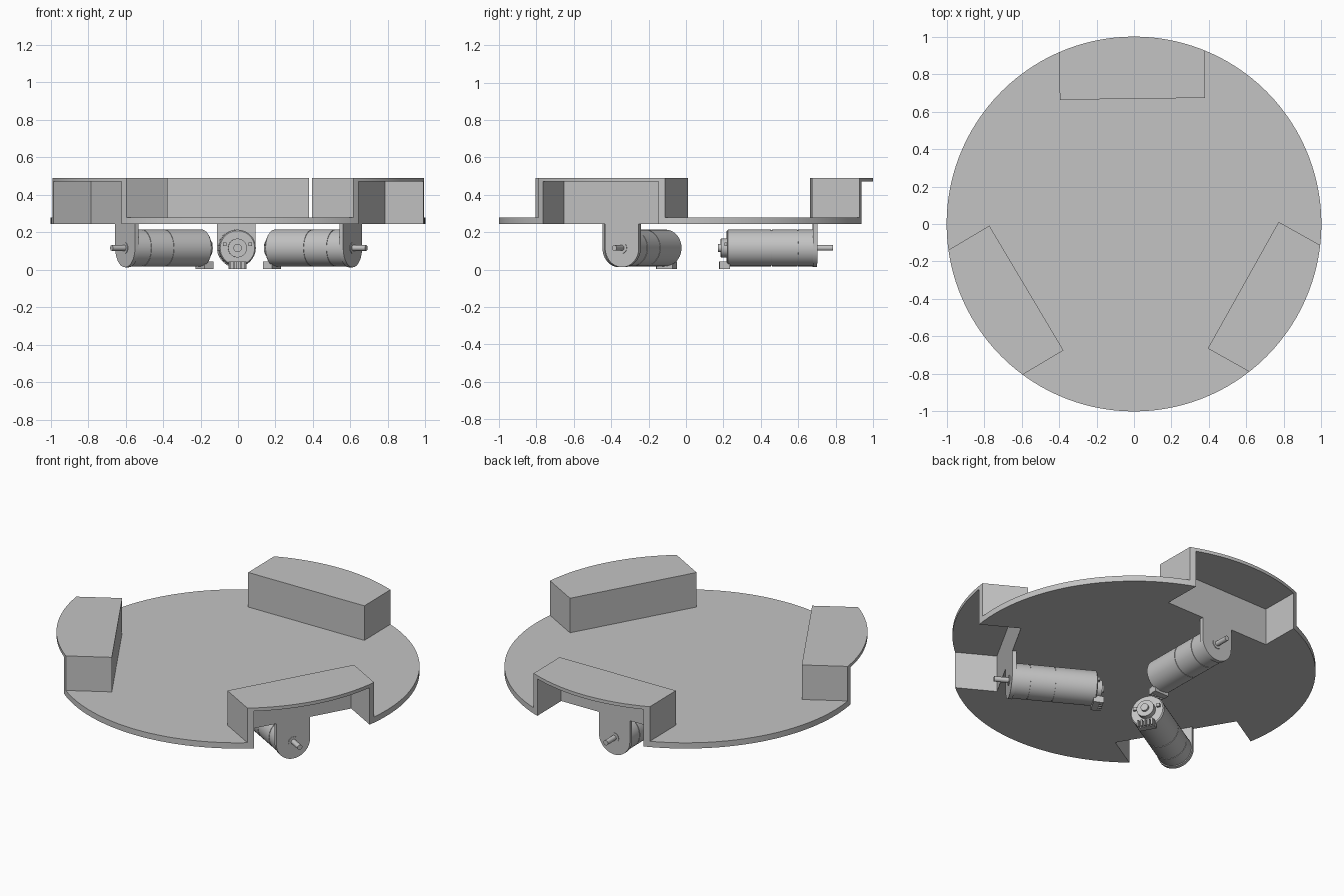
import bpy, bmesh, math
from mathutils import Matrix, Vector

cube = bpy.data.objects.get("Cube")
if cube:
    bpy.data.objects.remove(cube, do_unlink=True)

grey = bpy.data.materials.new("light grey")
grey.use_nodes = True
grey.diffuse_color = (0.55, 0.55, 0.55, 1)
grey.node_tree.nodes["Principled BSDF"].inputs["Base Color"].default_value = (0.55, 0.55, 0.55, 1)

# Key sizes
BASE, DECK, TOP = 0.245, 0.28, 0.49
HALF, INNER, WALL, ROOF = 0.387, 0.668, 0.033, 0.02
AXIS = 0.116
TURNS = [math.radians(0.75 + 120 * i) for i in range(3)]


def spin(a):
    return Matrix.Rotation(a, 4, "Z")


def finish(name, bm, turn=0.0, smooth=False):
    bmesh.ops.recalc_face_normals(bm, faces=bm.faces[:])
    mesh = bpy.data.meshes.new(name)
    bm.transform(spin(turn))
    bm.to_mesh(mesh)
    bm.free()
    mesh.materials.append(grey)
    ob = bpy.data.objects.new(name, mesh)
    bpy.context.collection.objects.link(ob)
    if smooth:
        shade(ob)
    return ob


def shade(ob):
    bpy.ops.object.select_all(action="DESELECT")
    ob.select_set(True)
    bpy.context.view_layer.objects.active = ob
    bpy.ops.object.shade_smooth_by_angle(angle=math.radians(30))


def prism(bm, points, direction):
    """Extrude a closed outline along a vector."""
    face = bm.faces.new([bm.verts.new(p) for p in points])
    out = bmesh.ops.extrude_face_region(bm, geom=[face])
    verts = [g for g in out["geom"] if isinstance(g, bmesh.types.BMVert)]
    bmesh.ops.translate(bm, verts=verts, vec=direction)


def box(bm, x0, x1, y0, y1, z0, z1):
    prism(bm, [(x0, y0, z0), (x1, y0, z0), (x1, y1, z0), (x0, y1, z0)], (0, 0, z1 - z0))


def lathe(bm, profile, n=40):
    """Revolve (y, radius) pairs about the motor axis."""
    rings = []
    for y, r in profile:
        rings.append([bm.verts.new((r * math.cos(2 * math.pi * i / n), y,
                                    AXIS + r * math.sin(2 * math.pi * i / n))) for i in range(n)])
    for a, b in zip(rings, rings[1:]):
        for i in range(n):
            j = (i + 1) % n
            bm.faces.new((a[i], a[j], b[j], b[i]))
    bm.faces.new(rings[0])
    bm.faces.new(rings[-1])


def cut(target, cutter):
    mod = target.modifiers.new("cut", "BOOLEAN")
    mod.operation, mod.solver, mod.object = "DIFFERENCE", "EXACT", cutter
    bpy.context.view_layer.update()
    mesh = bpy.data.meshes.new_from_object(target.evaluated_get(bpy.context.evaluated_depsgraph_get()))
    target.modifiers.clear()
    target.data = mesh
    bpy.data.objects.remove(cutter, do_unlink=True)


# Round chassis, starting as a full-height drum
bm = bmesh.new()
count = 120
prism(bm, [(math.cos(2 * math.pi * i / count), math.sin(2 * math.pi * i / count), BASE)
           for i in range(count)], (0, 0, TOP - BASE))
chassis = finish("chassis", bm)

# Clear the space above the deck, leaving three wheel housings
reach = 1.3
outline = []
for turn in TURNS:
    edge = math.atan2(HALF, reach)
    pocket = [(HALF, reach), (HALF, INNER), (-HALF, INNER), (-HALF, reach)]
    outline += [spin(turn) @ Vector((x, y, DECK)) for x, y in pocket]
    for k in range(1, 8):
        a = math.pi / 2 + edge + (math.radians(120) - 2 * edge) * k / 8
        outline.append(spin(turn) @ Vector((reach * math.cos(a), reach * math.sin(a), DECK)))
bm = bmesh.new()
prism(bm, outline, (0, 0, 0.5))
cut(chassis, finish("deck_cutter", bm))

# Hollow each housing, open outward and downward
for turn in TURNS:
    bm = bmesh.new()
    box(bm, -HALF + WALL, HALF - WALL, INNER + WALL, reach, 0.1, TOP - ROOF)
    cut(chassis, finish("wheel_cutter", bm, turn))
shade(chassis)

for n, turn in enumerate(TURNS, 1):
    # Mounting tab with a rounded lower end
    bm = bmesh.new()
    r, y = 0.103, INNER + 0.01
    tab = [(r, y, BASE + 0.005)]
    tab += [(r * math.cos(a), y, AXIS - r * math.sin(a)) for a in [math.pi * i / 24 for i in range(25)]]
    tab += [(-r, y, BASE + 0.005)]
    prism(bm, tab, (0, WALL - 0.01, 0))
    finish(f"motor_bracket_{n}", bm, turn, True)

    # Motor can with two seam grooves, and a stepped rear bearing cap
    bm = bmesh.new()
    R = 0.098
    profile = [(0.172, 0.022), (0.186, 0.022), (0.186, 0.05), (0.218, 0.05),
               (0.218, R - 0.006), (0.224, R)]
    for seam in (0.455, 0.595):
        profile += [(seam, R), (seam, R - 0.003), (seam + 0.004, R - 0.003), (seam + 0.004, R)]
    profile += [(INNER + 0.011, R)]
    lathe(bm, profile)
    finish(f"motor_{n}", bm, turn, True)

    # Output shaft
    bm = bmesh.new()
    lathe(bm, [(0.66, 0.03), (0.704, 0.03), (0.704, 0.015), (0.785, 0.015)], 24)
    finish(f"motor_shaft_{n}", bm, turn, True)

    # Rear connector with pin ribs
    bm = bmesh.new()
    box(bm, -0.048, 0.048, 0.2, 0.235, 0.004, 0.044)
    for k in range(5):
        x = -0.04 + 0.02 * k
        box(bm, x - 0.005, x + 0.005, 0.178, 0.205, 0.004, 0.044)
    finish(f"motor_connector_{n}", bm, turn)

    # Brush lugs either side of the bearing cap
    bm = bmesh.new()
    for side in (-1, 1):
        box(bm, side * 0.068 - 0.01, side * 0.068 + 0.01, 0.205, 0.222, AXIS + 0.01, AXIS + 0.028)
    finish(f"brush_lugs_{n}", bm, turn)
